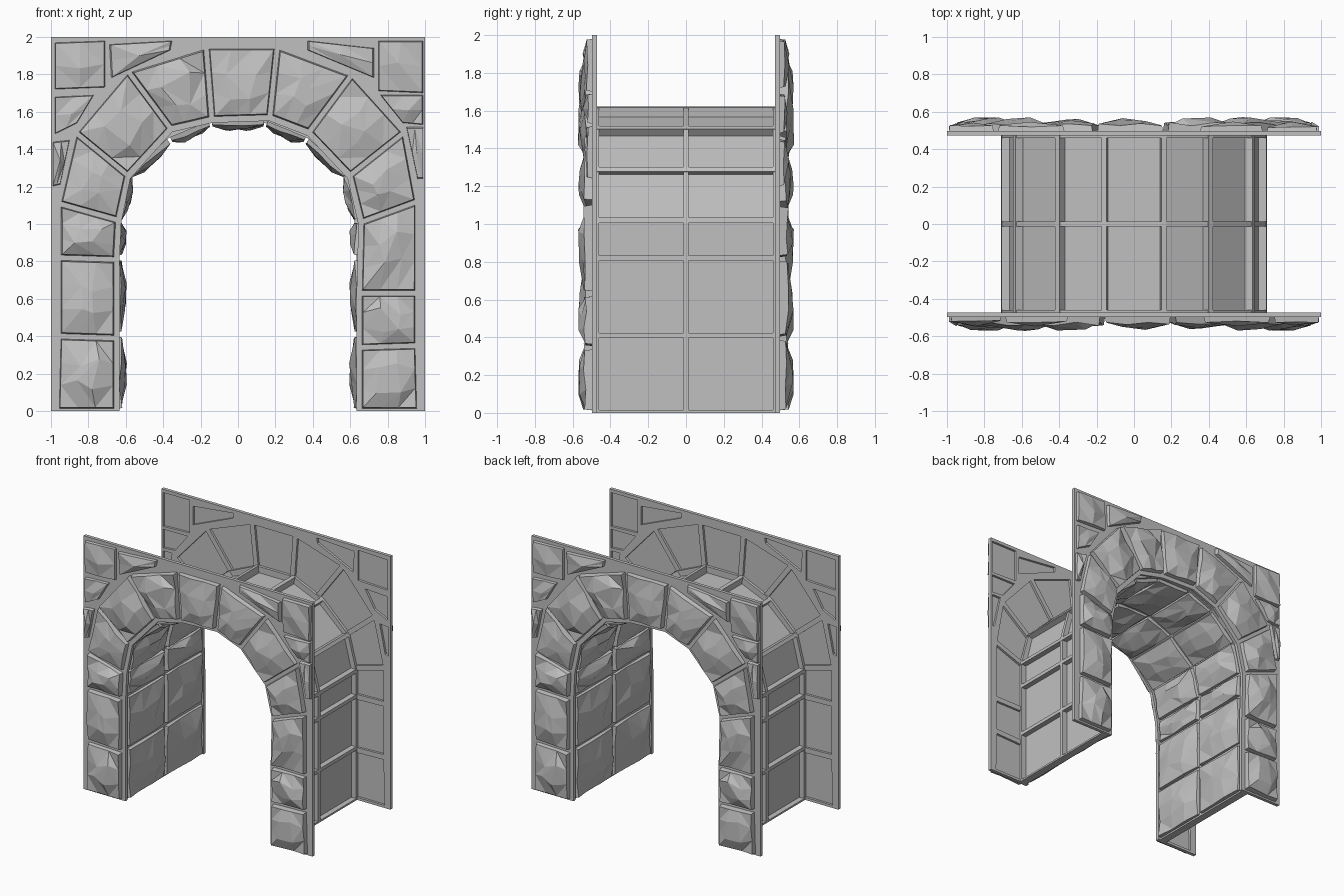
import bpy, bmesh, math, random
from mathutils import Vector, Matrix

random.seed(4)
if "Cube" in bpy.data.objects:
    bpy.data.objects.remove(bpy.data.objects["Cube"], do_unlink=True)

stone_grey = bpy.data.materials.new("stone_grey")
stone_grey.use_nodes = True
GREY = (0.53, 0.53, 0.53, 1)
stone_grey.diffuse_color = GREY
bsdf = stone_grey.node_tree.nodes["Principled BSDF"]
bsdf.inputs["Base Color"].default_value = GREY
bsdf.inputs["Roughness"].default_value = 0.9

WALL_BACK, WALL_FRONT, POCKET = -0.472, -0.498, -0.49
TURN = Matrix.Rotation(math.pi, 4, "Z")


def add_object(name, bm):
    bmesh.ops.recalc_face_normals(bm, faces=bm.faces)
    mesh = bpy.data.meshes.new(name)
    bm.to_mesh(mesh)
    bm.free()
    mesh.materials.append(stone_grey)
    obj = bpy.data.objects.new(name, mesh)
    bpy.context.collection.objects.link(obj)
    return obj


def add_pair(name, bm):
    """Front part plus its half-turned twin at the back."""
    front = add_object("front_" + name, bm)
    twin(front, name)


def twin(front, name):
    back = bpy.data.objects.new("back_" + name, front.data)
    back.matrix_world = TURN
    bpy.context.collection.objects.link(back)


def prism(bm, base, top):
    """Closed solid between two matching outlines."""
    lo = [bm.verts.new(p) for p in base]
    hi = [bm.verts.new(p) for p in top]
    bm.faces.new(lo)
    bm.faces.new(hi)
    for i in range(len(lo)):
        j = (i + 1) % len(lo)
        bm.faces.new((lo[i], lo[j], hi[j], hi[i]))


def shrink(quad, gap):
    result = []
    for i, c in enumerate(quad):
        a, b = quad[i - 1], quad[(i + 1) % 4]
        result.append(c + ((a - c).normalized() + (b - c).normalized()) * gap)
    return result


def rough_stone(quad, normal, height, cells=3):
    """Rough-hewn block: flat back, tapered sides and a faceted face."""
    bm = bmesh.new()
    a, b, c, d = quad
    centre = (a + b + c + d) / 4
    size = min((b - a).length, (c - b).length)
    grid = []
    for i in range(cells + 1):
        row = []
        for j in range(cells + 1):
            u, v = i / cells, j / cells
            edge = i in (0, cells) or j in (0, cells)
            if not edge:
                u += random.uniform(-0.09, 0.09)
                v += random.uniform(-0.09, 0.09)
            p = a.lerp(b, u).lerp(d.lerp(c, u), v)
            if edge:
                p = p.lerp(centre, min(0.06, 0.01 / size))
                lift = random.uniform(0.5, 0.8)
            else:
                lift = random.uniform(0.85, 1.2)
            row.append(bm.verts.new(p + normal * height * lift))
        grid.append(row)
    for i in range(cells):
        for j in range(cells):
            q = [grid[i][j], grid[i + 1][j], grid[i + 1][j + 1], grid[i][j + 1]]
            k = random.randint(0, 1)
            q = q[k:] + q[:k]
            bm.faces.new((q[0], q[1], q[2]))
            bm.faces.new((q[0], q[2], q[3]))
    # sides run from the outline of the face down to the flat back
    n = cells
    ring = ([(i, 0) for i in range(n)] + [(n, j) for j in range(n)]
            + [(i, n) for i in range(n, 0, -1)] + [(0, j) for j in range(n, 0, -1)])
    rim = [grid[i][j] for i, j in ring]
    foot = []
    for i, j in ring:
        u, v = i / n, j / n
        foot.append(bm.verts.new(a.lerp(b, u).lerp(d.lerp(c, u), v)))
    for i in range(len(rim)):
        j = (i + 1) % len(rim)
        bm.faces.new((rim[i], rim[j], foot[j], foot[i]))
    bm.faces.new(foot)
    return bm


def on_wall(x, z, y=POCKET):
    return Vector((x, y, z))


# Arch joints: outer x, z and inner x, z, from left foot over to right foot
joints = [
    (-.97, 0, -.65, 0), (-.96, .4, -.65, .39), (-.96, .82, -.65, .81),
    (-.96, 1.11, -.64, 1.02), (-.87, 1.49, -.59, 1.26), (-.59, 1.82, -.36, 1.51),
    (-.17, 1.95, -.14, 1.56), (.21, 1.95, .17, 1.57), (.61, 1.8, .38, 1.49),
    (.89, 1.49, .6, 1.26), (.96, 1.12, .66, 1.01), (.96, .63, .65, .63),
    (.96, .35, .65, .34), (.97, 0, .65, 0)]
arch_quads = []
for (ax, az, bx, bz), (cx, cz, dx, dz) in zip(joints, joints[1:]):
    arch_quads.append([on_wall(ax, az), on_wall(bx, bz), on_wall(dx, dz), on_wall(cx, cz)])

# Filler stones in the upper corners
corners = [
    (-.98, 1.97, -.71, 1.98, -.71, 1.73, -.98, 1.72),
    (-.69, 1.96, -.35, 1.98, -.36, 1.93, -.68, 1.78),
    (-.98, 1.68, -.77, 1.69, -.86, 1.54, -.98, 1.48),
    (-.99, 1.44, -.9, 1.45, -.95, 1.21, -.99, 1.2),
    (.75, 1.98, .99, 1.98, .99, 1.7, .75, 1.71),
    (.37, 1.98, .73, 1.94, .73, 1.78, .37, 1.93),
    (.76, 1.69, .99, 1.69, .99, 1.53, .88, 1.54),
    (.9, 1.52, .99, 1.52, .99, 1.24, .96, 1.24)]
corner_quads = [[on_wall(q[i], q[i + 1]) for i in (0, 2, 4, 6)] for q in corners]

# Mortar wall with the arched opening
outline = [(-1, 2), (-1, 0)]
outline += [(bx * .975, bz * .988) for _, _, bx, bz in joints]
outline += [(1, 0), (1, 2)]
bm = bmesh.new()
prism(bm, [on_wall(x, z, WALL_BACK) for x, z in outline],
      [on_wall(x, z, WALL_FRONT) for x, z in outline])
wall = add_object("front_mortar_wall", bm)

# Shallow pockets behind every stone on the hidden side of the wall
bm = bmesh.new()
for quad in [shrink(q, .02) for q in arch_quads] + [shrink(q, .006) for q in corner_quads]:
    prism(bm, quad, [on_wall(p.x, p.z, WALL_BACK + .02) for p in quad])
cutter = add_object("pocket_cutter", bm)
cutter.hide_render = True
cut = wall.modifiers.new("pockets", "BOOLEAN")
cut.operation, cut.solver, cut.object = "DIFFERENCE", "EXACT", cutter
bpy.context.view_layer.objects.active = wall
bpy.ops.object.modifier_apply(modifier="pockets")
bpy.data.objects.remove(cutter, do_unlink=True)
twin(wall, "mortar_wall")

# Wall stones
outward = Vector((0, -1, 0))
for i, quad in enumerate(arch_quads):
    add_pair(f"arch_stone_{i + 1}", rough_stone(shrink(quad, .013), outward, .068))
for i, quad in enumerate(corner_quads):
    add_pair(f"corner_stone_{i + 1}", rough_stone(quad, outward, .05, 2))

# Tunnel lining: inner and outer mortar profile, mirrored over the top
half_in = [(.65, 0), (.65, .41), (.65, .82), (.65, 1.02), (.59, 1.27), (.37, 1.46), (.15, 1.55)]
half_out = [(.71, 0), (.71, .41), (.71, .82), (.71, 1.02), (.64, 1.29), (.41, 1.51), (.16, 1.62)]


def mirrored(half):
    return [Vector((-x, 0, z)) for x, z in half] + [Vector((x, 0, z)) for x, z in half[::-1]]


inner, outer = mirrored(half_in), mirrored(half_out)
Y0, Y1 = Vector((0, WALL_BACK, 0)), Vector((0, 0, 0))

bars = bmesh.new()
last = len(inner) - 1
for i in range(last + 1):
    # bar along each joint
    along = (inner[min(i + 1, last)] - inner[max(i - 1, 0)]).normalized() * .014
    section = [inner[i] - along, inner[i] + along, outer[i] + along, outer[i] - along]
    for p in section:
        p.z = max(p.z, 0)
    prism(bars, [p + Y0 for p in section], [p + Y1 for p in section])
# ribs across the tunnel, one at the wall and one at mid length
loop = inner + outer[::-1]
for y0, y1 in ((WALL_BACK - .01, WALL_BACK + .012), (-.014, 0)):
    prism(bars, [p + Vector((0, y0, 0)) for p in loop], [p + Vector((0, y1, 0)) for p in loop])
add_pair("lining_mortar", bars)

for i in range(last):
    a, b = inner[i].lerp(outer[i], .3), inner[i + 1].lerp(outer[i + 1], .3)
    run = (b - a).normalized()
    inward = Vector((run.z, 0, -run.x))
    quad = shrink([a + Y0, b + Y0, b + Y1, a + Y1], .011)
    add_pair(f"lining_stone_{i + 1}", rough_stone(quad, inward, .062))
